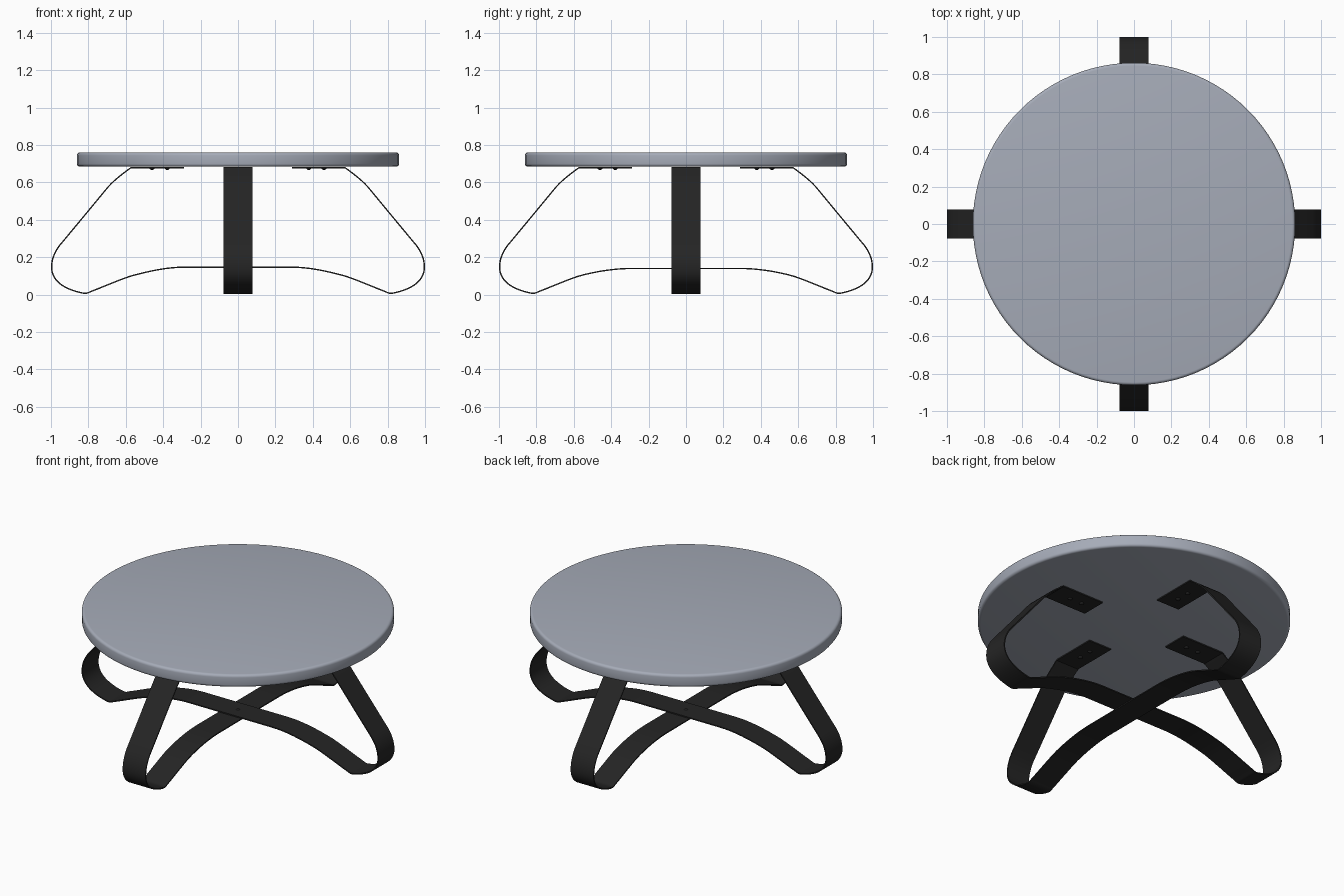
import bpy, bmesh, math
from mathutils import Vector
from mathutils.geometry import interpolate_bezier

if "Cube" in bpy.data.objects:
    bpy.data.objects.remove(bpy.data.objects["Cube"])


def material(name, rgb):
    m = bpy.data.materials.new(name)
    m.diffuse_color = (*rgb, 1)
    m.use_nodes = True
    m.node_tree.nodes["Principled BSDF"].inputs["Base Color"].default_value = m.diffuse_color
    return m


grey = material("blue_grey_top", (0.38, 0.41, 0.48))
black = material("black_metal", (0.018, 0.018, 0.018))


def finish(name, bm, mat, angle=35):
    bmesh.ops.recalc_face_normals(bm, faces=bm.faces)
    me = bpy.data.meshes.new(name)
    bm.to_mesh(me)
    bm.free()
    me.materials.append(mat)
    ob = bpy.data.objects.new(name, me)
    bpy.context.collection.objects.link(ob)
    bpy.ops.object.select_all(action='DESELECT')
    ob.select_set(True)
    bpy.context.view_layer.objects.active = ob
    bpy.ops.object.shade_smooth_by_angle(angle=math.radians(angle))
    return ob


# Round tabletop with softened rims
bm = bmesh.new()
bmesh.ops.create_cone(bm, cap_ends=True, segments=96, radius1=0.862,
                      radius2=0.862, depth=0.076)
bmesh.ops.translate(bm, verts=bm.verts, vec=(0, 0, 0.722))
rims = [e for e in bm.edges if any(len(f.verts) > 4 for f in e.link_faces)]
bmesh.ops.bevel(bm, geom=rims, offset=0.016, segments=4, profile=0.5,
                affect='EDGES')
finish("tabletop", bm, grey)

# Half strap path as (start, handle, handle, end), from under the top to the centre
THICK = 0.007


def strap_path(arch):
    segs = [
        ((0.572, 0.679), (0.61, 0.65), (0.655, 0.62), (0.695, 0.575)),
        ((0.695, 0.575), (0.78, 0.472), (0.866, 0.368), (0.952, 0.265)),
        ((0.952, 0.265), (0.978, 0.232), (0.9965, 0.192), (0.9965, 0.147)),
        ((0.9965, 0.147), (0.9965, 0.105), (0.975, 0.075), (0.945, 0.053)),
        ((0.945, 0.053), (0.912, 0.03), (0.865, 0.015), (0.828, 0.008)),
        ((0.828, 0.008), (0.805, 0.004), (0.8, 0.012), (0.78, 0.019)),
        ((0.78, 0.019), (0.712, 0.045), (0.645, 0.075), (0.577, 0.098)),
        ((0.577, 0.098), (0.48, 0.125), (0.38, arch), (0.283, arch)),
    ]
    pts = [Vector((0.29, 0.679)), Vector((0.572, 0.679))]
    for s in segs:
        pts += [Vector(p[:2]) for p in interpolate_bezier(
            *[Vector((*q, 0)) for q in s], 9)[1:]]
    return pts + [Vector((-p.x, p.y)) for p in reversed(pts)]


def strap(name, arch, turn):
    bm = bmesh.new()
    pts = strap_path(arch)
    rows = []
    for i, p in enumerate(pts):
        t = (pts[min(i + 1, len(pts) - 1)] - pts[max(i - 1, 0)]).normalized()
        n = Vector((-t.y, t.x)) * THICK / 2
        a, b = p + n, p - n
        rows.append([bm.verts.new((q.x, y, q.y)) for q, y in
                     ((a, -0.077), (a, 0.077), (b, 0.077), (b, -0.077))])
    for r, s in zip(rows, rows[1:]):
        for k in range(4):
            bm.faces.new((r[k], r[(k + 1) % 4], s[(k + 1) % 4], s[k]))
    bm.faces.new(rows[0])
    bm.faces.new(rows[-1])
    ob = finish(name, bm, black)
    ob.rotation_euler.z = turn


strap("upper_strap", 0.147, 0)
strap("lower_strap", 0.140, math.pi / 2)


# Screw heads: two on each mounting tab, one at the crossing
def screw(name, x, y, z):
    bm = bmesh.new()
    bmesh.ops.create_uvsphere(bm, u_segments=16, v_segments=8, radius=0.013)
    for v in bm.verts:
        v.co = (v.co.x + x, v.co.y + y, v.co.z * 0.65 + z)
    finish(name, bm, black)


for k in range(4):
    c, s = round(math.cos(k * math.pi / 2)), round(math.sin(k * math.pi / 2))
    for j, r in enumerate((0.378, 0.46)):
        screw(f"tab_screw_{k}_{j}", r * c, r * s, 0.675)
screw("crossing_screw", 0, 0, 0.1465)
